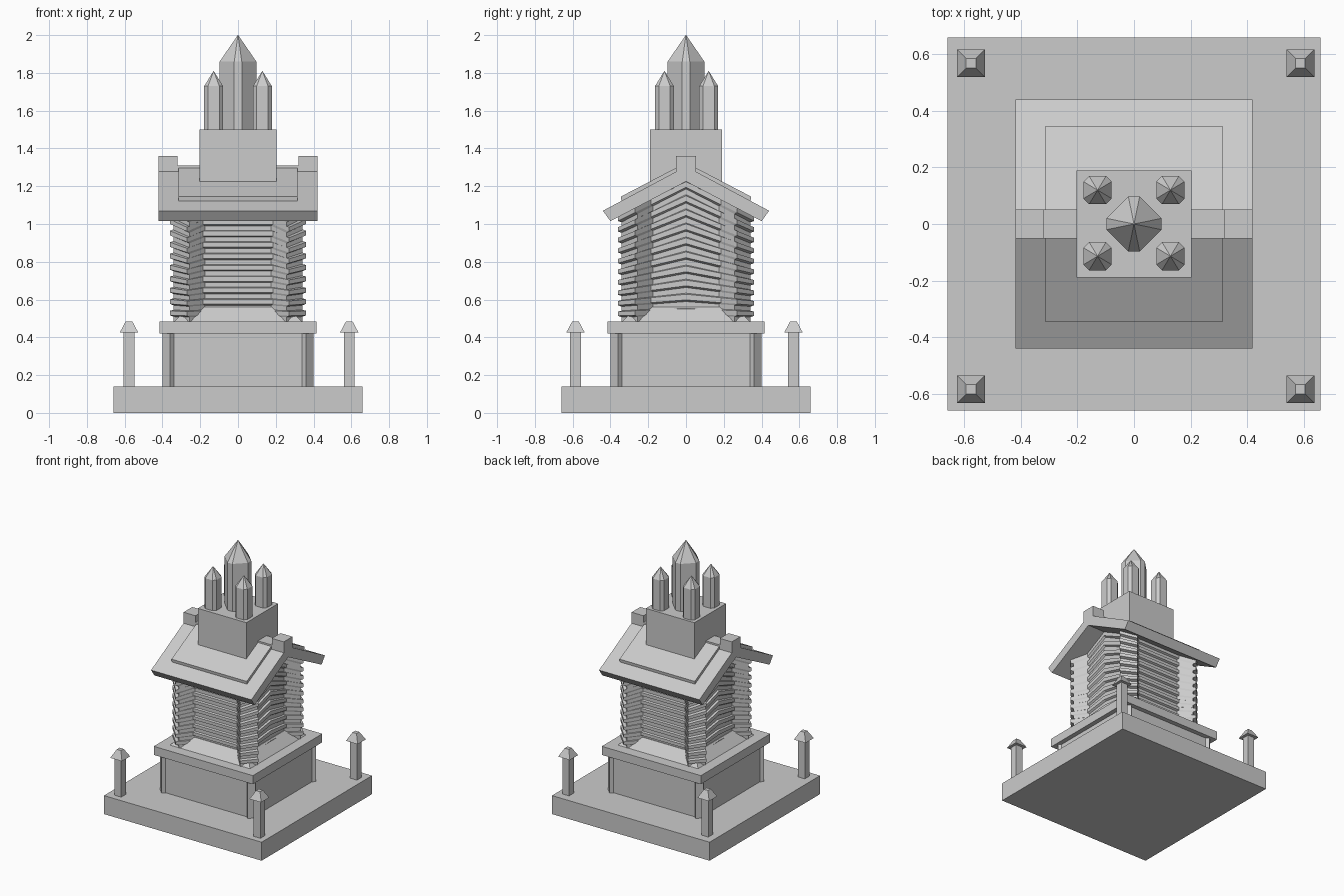
import bpy
import math

cube = bpy.data.objects.get("Cube")
if cube:
    bpy.data.objects.remove(cube, do_unlink=True)

stone = bpy.data.materials.new("grey_stone")
stone.use_nodes = True
GREY = (0.6, 0.6, 0.6, 1)
stone.diffuse_color = GREY
stone.node_tree.nodes["Principled BSDF"].inputs["Base Color"].default_value = GREY


def loft(name, rings):
    """Join equal-length rings of points with quads and cap both ends."""
    n = len(rings[0])
    verts = [p for ring in rings for p in ring]
    faces = [tuple(range(n))[::-1], tuple(range(len(verts) - n, len(verts)))]
    for r in range(len(rings) - 1):
        for i in range(n):
            j = (i + 1) % n
            faces.append((r * n + i, r * n + j, (r + 1) * n + j, (r + 1) * n + i))
    mesh = bpy.data.meshes.new(name)
    mesh.from_pydata(verts, [], faces)
    mesh.materials.append(stone)
    obj = bpy.data.objects.new(name, mesh)
    bpy.context.collection.objects.link(obj)
    return obj


def frustum(name, cx, cy, z0, z1, half0, half1):
    """Four-sided block; halves are (x, y) half sizes at bottom and top."""
    corners = [(-1, -1), (1, -1), (1, 1), (-1, 1)]
    return loft(name, [[(cx + sx * h[0], cy + sy * h[1], z) for sx, sy in corners]
                       for z, h in ((z0, half0), (z1, half1))])


def box(name, cx, cy, z0, z1, hx, hy):
    return frustum(name, cx, cy, z0, z1, (hx, hy), (hx, hy))


def prism(name, profile, half):
    """Extrude a (y, z) profile along x."""
    return loft(name, [[(x, y, z) for y, z in profile] for x in (-half, half)])


def crystal(name, cx, cy, z0, shoulder, tip, wide, narrow):
    """Eight-sided shaft with a pointed end."""
    plan = [(wide, -narrow), (wide, narrow), (narrow, wide), (-narrow, wide),
            (-wide, narrow), (-wide, -narrow), (-narrow, -wide), (narrow, -wide)]
    return loft(name, [[(cx + x * s, cy + y * s, z) for x, y in plan]
                       for z, s in ((z0, 1), (shoulder, 1), (tip, 0.01))])


SIGNS = [(sx, sy) for sx in (-1, 1) for sy in (-1, 1)]

# Ground slab and plinth
box("ground_slab", 0, 0, 0, 0.14, 0.66, 0.66)
box("plinth_front_back", 0, 0, 0.14, 0.42, 0.34, 0.38)
box("plinth_sides", 0, 0, 0.14, 0.42, 0.38, 0.34)
box("plinth_top", 0, 0, 0.42, 0.485, 0.415, 0.415)
for sx, sy in SIGNS:
    # Diamond posts on the plinth corners
    diamond = [(0.04, 0), (0, 0.04), (-0.04, 0), (0, -0.04)]
    loft("plinth_corner_post", [[(sx * 0.36 + x, sy * 0.36 + y, z) for x, y in diamond]
                                for z in (0.14, 0.42)])
    # Free-standing bollards
    px, py = 0.006 + sx * 0.583, -0.008 + sy * 0.577
    box("bollard", px, py, 0.14, 0.43, 0.028, 0.028)
    frustum("bollard_cap", px, py, 0.425, 0.485, (0.049, 0.049), (0.017, 0.017))

# Ribbed tower body with diamond corner columns, rising to the roof slope
frustum("body_sill", 0, 0, 0.485, 0.56, (0.335, 0.335), (0.265, 0.265))
quarter = [(0.275, 0), (0.275, 0.185), (0.36, 0.27), (0.27, 0.36), (0.185, 0.275)]
plan = []
for turn in range(4):
    c, s = round(math.cos(turn * math.pi / 2)), round(math.sin(turn * math.pi / 2))
    plan += [(x * c - y * s, x * s + y * c) for x, y in quarter]


def body_ring(t, scale):
    return [(x * scale, y * scale, 0.485 + t * (0.745 - 0.52 * abs(y))) for x, y in plan]


LAYERS = 10
rings = []
for k in range(LAYERS):
    for part, scale in ((0, 0.95), (0.4, 0.95), (0.52, 1), (0.92, 1)):
        rings.append(body_ring((k + part) / LAYERS, scale))
rings.append(body_ring(1, 0.95))
loft("tower_body", rings)

# Gabled roof, raised panels and ridge
prism("roof", [(0, 1.225), (0.4, 1.015), (0.44, 1.07), (0, 1.305),
               (-0.44, 1.07), (-0.4, 1.015)], 0.42)
for s in (-1, 1):
    prism("roof_panel", [(s * 0.03, 1.27), (s * 0.34, 1.11),
                         (s * 0.345, 1.145), (s * 0.03, 1.309)][::s], 0.315)
    box("ridge_end_block", s * 0.37, 0, 1.27, 1.36, 0.05, 0.052)
box("ridge_cap", 0, 0, 1.26, 1.31, 0.42, 0.052)

# Chimney block and crystal cluster
box("chimney_block", 0, 0, 1.15, 1.5, 0.203, 0.19)
crystal("tall_crystal", 0, 0, 1.49, 1.86, 2, 0.097, 0.02)
for sx, sy in SIGNS:
    crystal("small_crystal", sx * 0.129, 0.003 + sy * 0.117, 1.49, 1.73, 1.81, 0.05, 0.03)

# Consistent outward normals
import bmesh
for obj in bpy.context.collection.objects:
    if obj.type == 'MESH' and stone.name in obj.data.materials:
        bm = bmesh.new()
        bm.from_mesh(obj.data)
        bmesh.ops.recalc_face_normals(bm, faces=bm.faces)
        bm.to_mesh(obj.data)
        bm.free()
